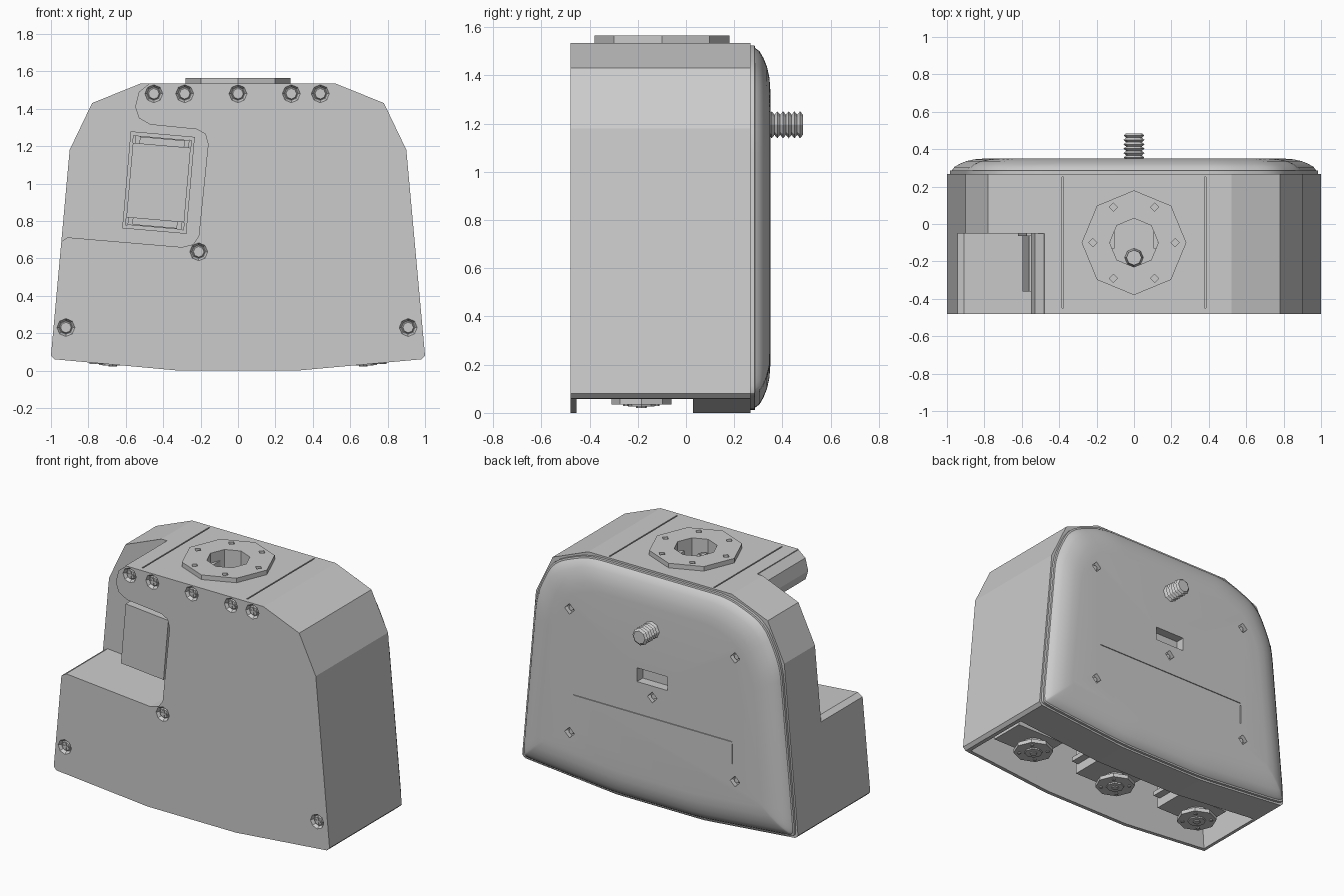
import bpy
import bmesh
from math import pi, radians
from mathutils import Matrix, Vector

old = bpy.data.objects.get("Cube")
if old:
    bpy.data.objects.remove(old, do_unlink=True)

grey = bpy.data.materials.new("plain_grey")
grey.use_nodes = True
colour = (0.6, 0.6, 0.6, 1)
grey.diffuse_color = colour
grey.node_tree.nodes["Principled BSDF"].inputs["Base Color"].default_value = colour


def finish(name, bm):
    bmesh.ops.recalc_face_normals(bm, faces=bm.faces)
    mesh = bpy.data.meshes.new(name)
    bm.to_mesh(mesh)
    bm.free()
    mesh.materials.append(grey)
    obj = bpy.data.objects.new(name, mesh)
    bpy.context.collection.objects.link(obj)
    return obj


def loft(name, rings):
    """Skin a list of closed 3D rings and cap both ends."""
    bm = bmesh.new()
    rows = [[bm.verts.new(p) for p in ring] for ring in rings]
    n = len(rows[0])
    for a, b in zip(rows, rows[1:]):
        for i in range(n):
            j = (i + 1) % n
            bm.faces.new((a[i], a[j], b[j], b[i]))
    bm.faces.new(rows[0])
    bm.faces.new(rows[-1])
    return finish(name, bm)


def prism(name, outline, y0, y1):
    return loft(name, [[(x, y, z) for x, z in outline] for y in (y0, y1)])


def box(name, lo, hi, tilt=0):
    lo, hi = Vector(lo), Vector(hi)
    bm = bmesh.new()
    bmesh.ops.create_cube(bm, size=1)
    bmesh.ops.scale(bm, vec=hi - lo, verts=bm.verts)
    bmesh.ops.rotate(bm, matrix=Matrix.Rotation(tilt, 3, "Y"), verts=bm.verts)
    bmesh.ops.translate(bm, vec=(lo + hi) / 2, verts=bm.verts)
    return finish(name, bm)


def disc(name, centre, r1, r2, depth, axis="z", sides=8):
    """Cylinder or cone; r1 is the lower (z) or front (y) radius."""
    bm = bmesh.new()
    bmesh.ops.create_cone(bm, cap_ends=True, segments=sides, radius1=r1, radius2=r2, depth=depth)
    if axis == "y":
        bmesh.ops.rotate(bm, matrix=Matrix.Rotation(-pi / 2, 3, "X"), verts=bm.verts)
    bmesh.ops.translate(bm, vec=centre, verts=bm.verts)
    return finish(name, bm)


def cut(target, cutter):
    mod = target.modifiers.new("cut", "BOOLEAN")
    mod.operation = "DIFFERENCE"
    mod.solver = "EXACT"
    mod.object = cutter
    with bpy.context.temp_override(object=target, active_object=target):
        bpy.ops.object.modifier_apply(modifier=mod.name)
    bpy.data.objects.remove(cutter, do_unlink=True)


def rounded(outline, r, steps=5):
    """Replace each corner by a short curve."""
    out = []
    pts = [Vector(p) for p in outline]
    for i, p in enumerate(pts):
        a, b = pts[i - 1] - p, pts[(i + 1) % len(pts)] - p
        a, b = (v.normalized() * min(r, v.length * 0.45) for v in (a, b))
        for k in range(steps):
            t = k / (steps - 1)
            out.append(p + a * (1 - t) ** 2 + b * t ** 2)
    return out


# Housing: half outline mirrored, then extruded
half = [(0.32, 0.0), (0.98, 0.06), (1.0, 0.08), (0.9, 1.18), (0.78, 1.43), (0.52, 1.535)]
outline = half + [(-x, z) for x, z in reversed(half)]
FRONT, TOP, BACK = -0.48, 1.535, 0.35
body = prism("housing", outline, FRONT, 0.268)

# Side notch
notch = [(-1.2, 0.62), (-0.955, 0.64), (-0.945, 0.69), (-0.91, 0.712), (-0.3, 0.66),
         (-0.24, 0.675), (-0.21, 0.72), (-0.16, 1.21), (-0.175, 1.265), (-0.22, 1.29),
         (-0.47, 1.315), (-0.53, 1.35), (-0.55, 1.41), (-0.53, 1.49), (-0.48, 1.53),
         (-0.45, 1.7), (-1.2, 1.7)]
cut(body, prism("notch_cutter", notch, -0.7, -0.05))

# Hollow underside
hollow = [(-0.965, -0.1), (0.965, -0.1), (0.93, 0.5), (-0.93, 0.5)]
cut(body, prism("hollow_cutter", hollow, -0.455, 0.03))

# Panel seams on top
for x in (-0.38, 0.38):
    cut(body, box("seam_cutter", (x - 0.004, -0.45, TOP - 0.01), (x + 0.004, 0.25, TOP + 0.1)))

# Top mounting ring with well and bolt holes
CY = -0.1
ring = disc("top_mounting_ring", (0, CY, TOP + 0.014), 0.28, 0.28, 0.032)
cut(ring, disc("ring_bore", (0, CY, TOP), 0.13, 0.13, 0.3))
cut(body, disc("well_cutter", (0, CY, TOP), 0.13, 0.13, 0.24))
for k in range(6):
    p = Matrix.Rotation(k * pi / 3, 3, "Z") @ Vector((0.22, 0, 0))
    cut(ring, disc("bolt_hole", (p.x, p.y + CY, TOP + 0.03), 0.022, 0.022, 0.06, sides=4))
disc("well_screw", (0, -0.18, 1.45), 0.05, 0.04, 0.06)
for a in (0.03, 0.008):
    b = 0.038 - a
    box("well_screw_cross", (-a, -0.18 - b, 1.475), (a, -0.18 + b, 1.485))
for x in (-0.115, 0.115):
    box("well_tab", (x - 0.012, -0.13, 1.42), (x + 0.012, -0.03, 1.5))

# Countersunk front screws
screws = [(x, 1.48) for x in (-0.45, -0.285, 0, 0.285, 0.44)]
screws += [(-0.21, 0.635), (-0.92, 0.23), (0.91, 0.23)]
for x, z in screws:
    cut(body, disc("countersink", (x, FRONT + 0.005, z), 0.054, 0.036, 0.03, "y"))
    disc("front_screw", (x, FRONT + 0.017, z), 0.028, 0.036, 0.012, "y")
    for a in (0.022, 0.005):
        b = 0.027 - a
        box("front_screw_cross", (x - a, FRONT + 0.005, z - b), (x + a, FRONT + 0.012, z + b))

# Tilted side motor inside the notch
TILT = radians(5)
mx, mz = -0.425, 1.005
frame = box("side_motor_frame", (mx - 0.172, -0.065, mz - 0.26), (mx + 0.172, -0.04, mz + 0.26), TILT)
cut(frame, box("frame_opening", (mx - 0.155, -0.2, mz - 0.24), (mx + 0.155, 0.1, mz + 0.24), TILT))
box("side_motor", (mx - 0.155, -0.36, mz - 0.2), (mx + 0.155, 0, mz + 0.2), TILT)
box("side_motor_flange", (mx - 0.145, -0.16, mz - 0.24), (mx + 0.145, -0.12, mz + 0.24), TILT)
for s in (-1, 1):
    x, z = mx + s * 0.019, mz + s * 0.215
    box("side_motor_lug", (x - 0.12, -0.2, z - 0.02), (x + 0.12, -0.15, z + 0.02), TILT)

# Three motors in the hollow underside, each with a round hub
for x in (-0.67, 0, 0.67):
    y = -0.185
    box("lower_motor", (x - 0.14, y - 0.12, 0.1), (x + 0.22, y + 0.12, 0.52))
    box("lower_motor_flange", (x - 0.2, y - 0.1, 0.16), (x + 0.27, y + 0.1, 0.19))
    disc("lower_motor_neck", (x, y, 0.08), 0.07, 0.07, 0.06)
    disc("lower_motor_hub", (x, y, 0.048), 0.125, 0.125, 0.026)
    disc("lower_motor_cap", (x, y, 0.035), 0.055, 0.06, 0.016)
    disc("lower_motor_screw", (x, y, 0.026), 0.022, 0.025, 0.01)
    for k in range(4):
        p = Matrix.Rotation(k * pi / 2 + pi / 4, 3, "Z") @ Vector((0.09, 0, 0))
        disc("hub_bolt", (x + p.x, y + p.y, 0.033), 0.012, 0.012, 0.008, sides=6)

# Domed back cover
soft = rounded(outline, 0.1)
mid = 0.77
rings = []
for y, inset in [(0.26, 0.012), (0.285, 0.012), (0.287, 0.022), (0.305, 0.035), (0.322, 0.065),
                 (0.336, 0.1), (0.346, 0.145), (BACK, 0.2)]:
    sx, sz = 1 - inset, 1 - inset / mid
    rings.append([(p.x * sx, y, mid + (p.y - mid) * sz) for p in soft])
cover = loft("back_cover", rings)

# Back cover openings and panel seams
cut(cover, box("port_cutter", (-0.11, 0.29, 0.825), (0.11, 0.5, 0.915)))
for x, z in [(-0.6, 1.17), (0.6, 1.17), (-0.6, 0.36), (0.6, 0.36), (0, 0.75)]:
    cut(cover, disc("screw_hole", (x, BACK, z), 0.035, 0.035, 0.06, "y", 4))
    disc("back_screw", (x, BACK - 0.026, z), 0.022, 0.018, 0.02, "y", 6)
cut(cover, box("door_seam", (-0.58, BACK - 0.006, 0.613), (0.57, 0.5, 0.619)))
cut(cover, box("door_seam", (-0.583, BACK - 0.006, 0.47), (-0.577, 0.5, 0.6)))

bpy.ops.object.select_all(action="DESELECT")
cover.select_set(True)
bpy.context.view_layer.objects.active = cover
bpy.ops.object.shade_smooth_by_angle(angle=radians(25))

# Threaded stud on the back
turns, start, end = 7, 0.32, 0.485
pitch = (end - start) / turns
stud = []
for i in range(2 * turns + 1):
    r = 0.042 if i % 2 == 0 else 0.056
    y = start + i * pitch / 2
    stud.append([Matrix.Rotation(k * pi / 4, 3, "Y") @ Vector((r, 0, 0)) + Vector((0, y, 1.195))
                 for k in range(8)])
loft("threaded_stud", stud)
